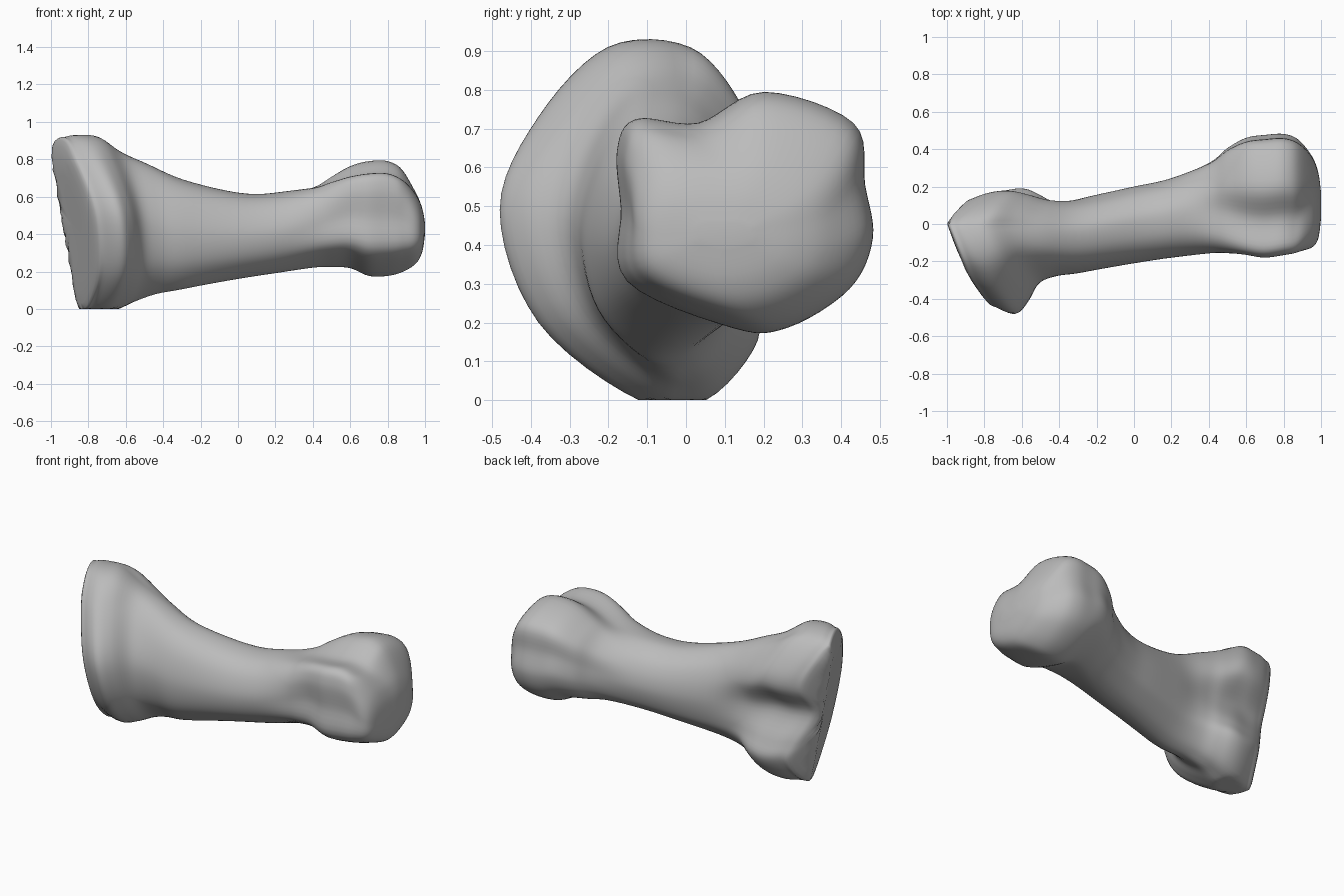
import bpy, bmesh, math

default_cube = bpy.data.objects.get("Cube")
if default_cube:
    bpy.data.objects.remove(default_cube, do_unlink=True)

AROUND, ALONG = 6, 5   # smooth steps between neighbouring control points and stations


def smoothstep(start, end, value):
    t = min(1, max(0, (value - start) / (end - start)))
    return t * t * (3 - 2 * t)


def spline(a, b, c, d, t):
    return tuple(q + t / 2 * (r - p + t * (2 * p - 5 * q + 4 * r - s + t * (3 * (q - r) + s - p)))
                 for p, q, r, s in zip(a, b, c, d))


def unit_profile(points):
    """Scale a cross-section so that it fills the unit square."""
    low = [min(axis) for axis in zip(*points)]
    high = [max(axis) for axis in zip(*points)]
    return [tuple((v - l) / (h - l) for v, l, h in zip(p, low, high)) for p in points]


# Matching (y, z) cross-sections: kidney-shaped base, oval shaft, knuckled head
base_profile = unit_profile([
    (-.2, .91), (0, .91), (.13, .77), (.17, .62), (.07, .45), (.15, .27),
    (.18, .15), (.05, 0), (-.12, 0), (-.38, .2), (-.48, .49), (-.38, .73)])
shaft_profile = unit_profile([
    (math.cos(math.radians(a)), math.sin(math.radians(a)))
    for a in (115, 80, 50, 25, 0, -25, -45, -75, -105, -145, -180, -215)])
head_profile = unit_profile([
    (-.13, .73), (.03, .72), (.2, .8), (.43, .72), (.46, .56), (.48, .42),
    (.42, .29), (.26, .19), (.12, .19), (-.15, .31), (-.165, .5), (-.175, .65)])

# Stations along the bone: position, y low, y high, z low, z high
stations = [
    (-1, -.14, -.12, .44, .46),
    (-1, -.4, .1, .05, .85),
    (-.96, -.45, .15, .015, .9),
    (-.88, -.48, .18, 0, .91),
    (-.78, -.42, .185, .02, .9),
    (-.65, -.32, .165, .06, .83),
    (-.5, -.28, .14, .095, .77),
    (-.3, -.26, .14, .12, .69),
    (0, -.21, .2, .17, .62),
    (.2, -.18, .245, .2, .62),
    (.4, -.16, .33, .23, .67),
    (.5, -.16, .41, .235, .72),
    (.6, -.165, .46, .23, .765),
    (.7, -.178, .475, .19, .79),
    (.8, -.165, .48, .19, .79),
    (.88, -.15, .45, .21, .745),
    (.95, -.13, .37, .25, .64),
    (.985, -.08, .28, .31, .55),
    (1, .03, .17, .4, .46)]


def end_slant(y, z):
    """Ridge and slant of the joint face at the base."""
    return .4 * max(0, -y) + .6 * max(0, y) + .14 * max(0, 1 - z / .8)


def ring(station):
    pos, y_low, y_high, z_low, z_high = station
    base = 1 - smoothstep(-.85, -.2, pos)
    head = smoothstep(.2, .65, pos) * (1 - .6 * smoothstep(.85, 1, pos))
    shear = 1 - smoothstep(-.9, -.15, pos)
    outline = [tuple(base * b + head * h + (1 - base - head) * s for b, s, h in zip(*trio))
               for trio in zip(base_profile, shaft_profile, head_profile)]
    count = len(outline)
    points = []
    for i in range(count):
        corners = [outline[(i + k) % count] for k in (-1, 0, 1, 2)]
        for step in range(AROUND):
            u, v = spline(*corners, step / AROUND)
            y, z = y_low + u * (y_high - y_low), z_low + v * (z_high - z_low)
            points.append((pos + shear * end_slant(y, z), y, max(0, z)))
    return points


# Loft the rings into one closed surface
last = len(stations) - 1
dense = [spline(*(stations[min(last, max(0, i + k))] for k in (-1, 0, 1, 2)), step / ALONG)
         for i in range(last) for step in range(ALONG)] + [stations[last]]
bm = bmesh.new()
loops = [[bm.verts.new(p) for p in ring(s)] for s in dense]
for one, two in zip(loops, loops[1:]):
    for i in range(len(one)):
        j = (i + 1) % len(one)
        bm.faces.new((one[i], one[j], two[j], two[i]))
bm.faces.new(loops[0])
bm.faces.new(loops[-1])
bmesh.ops.recalc_face_normals(bm, faces=bm.faces)
mesh = bpy.data.meshes.new("bone")
bm.to_mesh(mesh)
bm.free()

# Single plain grey
grey = bpy.data.materials.new("bone_grey")
grey.use_nodes = True
colour = (.5, .5, .5, 1)
grey.diffuse_color = colour
grey.node_tree.nodes["Principled BSDF"].inputs["Base Color"].default_value = colour
mesh.materials.append(grey)

bone = bpy.data.objects.new("bone", mesh)
bpy.context.collection.objects.link(bone)
bpy.context.view_layer.objects.active = bone
bone.select_set(True)
bpy.ops.object.shade_smooth_by_angle(angle=math.radians(50))
